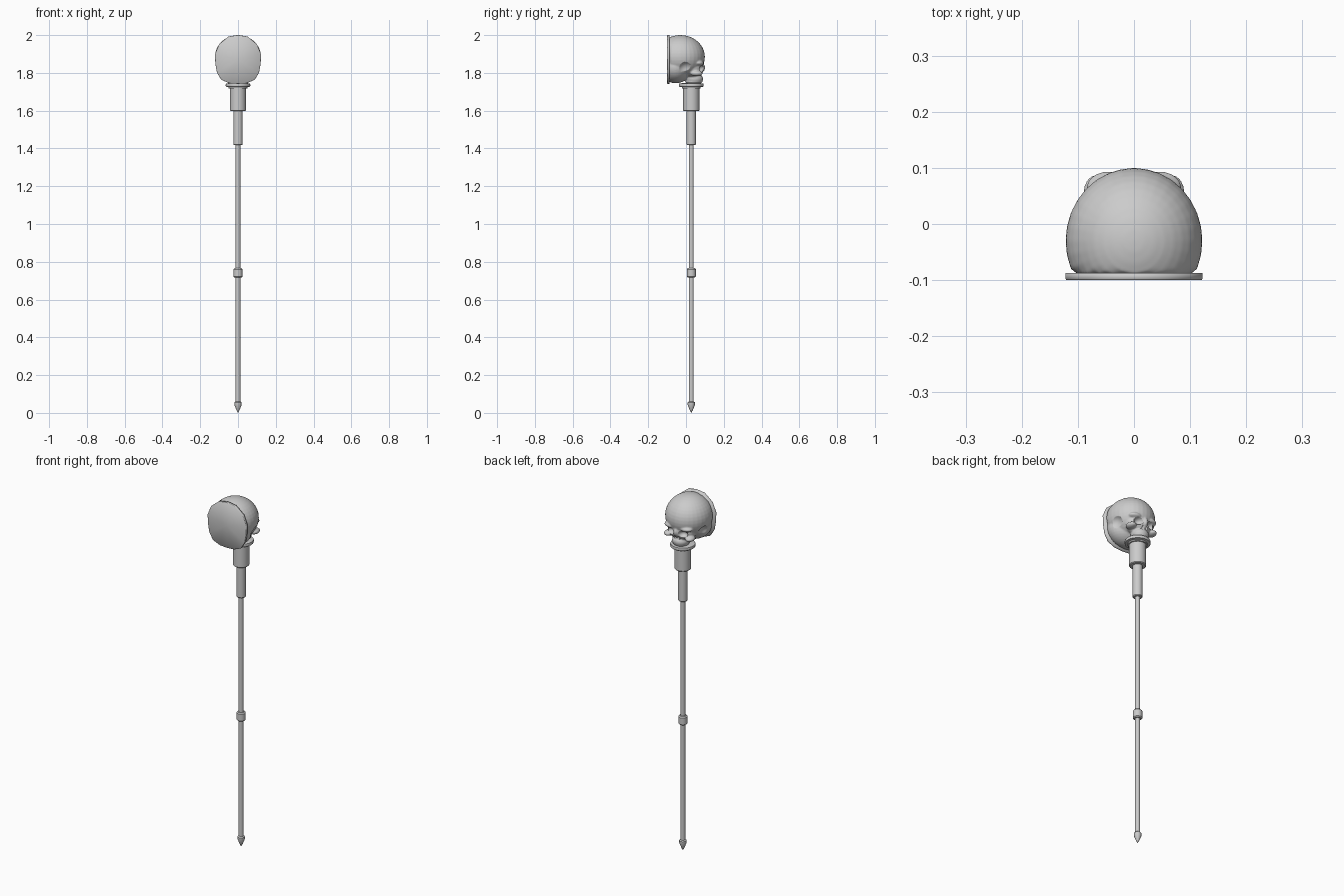
import bpy, bmesh, math
from mathutils import Matrix

if "Cube" in bpy.data.objects:
    bpy.data.objects.remove(bpy.data.objects["Cube"])

SHAFT_Y = 0.028


def make_object(name, bm, smooth=True):
    mesh = bpy.data.meshes.new(name)
    bmesh.ops.recalc_face_normals(bm, faces=bm.faces)
    bm.to_mesh(mesh)
    bm.free()
    for p in mesh.polygons:
        p.use_smooth = smooth
    ob = bpy.data.objects.new(name, mesh)
    bpy.context.collection.objects.link(ob)
    return ob


def lathe(name, profile, sides=20):
    """Revolve (radius, z) points around the shaft axis, capping open ends."""
    bm = bmesh.new()
    rings = []
    for r, z in profile:
        if r == 0:
            rings.append([bm.verts.new((0, SHAFT_Y, z))])
        else:
            rings.append([bm.verts.new((r * math.cos(a), SHAFT_Y + r * math.sin(a), z))
                          for a in (2 * math.pi * i / sides for i in range(sides))])
    for a, b in zip(rings, rings[1:]):
        for i in range(sides):
            j = (i + 1) % sides
            if len(a) == 1:
                bm.faces.new((a[0], b[j], b[i]))
            else:
                bm.faces.new((a[i], a[j], b[j], b[i]))
    for ring in (rings[0], rings[-1]):
        if len(ring) > 1:
            bm.faces.new(ring)
    ob = make_object(name, bm)
    bpy.ops.object.select_all(action='DESELECT')
    ob.select_set(True)
    bpy.context.view_layer.objects.active = ob
    bpy.ops.object.shade_smooth_by_angle(angle=math.radians(35))
    return ob


def blobs(name, parts, back=None):
    """Ellipsoids given as (centre, radii); those off centre are mirrored in x."""
    bm = bmesh.new()
    for (x, y, z), radii in parts:
        for sx in ((x, -x) if x else (0,)):
            m = Matrix.Translation((sx, y, z)) @ Matrix.Diagonal((*radii, 1))
            bmesh.ops.create_uvsphere(bm, u_segments=32, v_segments=20, radius=1, matrix=m)
    if back is not None:
        for v in bm.verts:
            v.co.y = max(v.co.y, back)
    return make_object(name, bm)


# Staff pieces, bottom to top
lathe("ferrule_tip", [(0, 0), (0.008, 0.014), (0.019, 0.042), (0.019, 0.056), (0.012, 0.062)], 12)
lathe("shaft", [(0.013, 0.05), (0.013, 1.45)], 12)
lathe("middle_ring", [(0.019, 0.717), (0.024, 0.722), (0.024, 0.76), (0.019, 0.766)], 16)
lathe("lower_sleeve", [(0.022, 1.418), (0.025, 1.422), (0.025, 1.61)])
lathe("upper_sleeve", [(0.039, 1.598), (0.043, 1.602), (0.043, 1.728)])
lathe("flange", [(0.05, 1.718), (0.05, 1.725), (0.064, 1.727), (0.066, 1.735),
                 (0.064, 1.743), (0.048, 1.746)], 24)

# Skull, facing +y, blended from overlapping masses
skull = blobs("skull", [
    ((0, -0.03, 1.885), (0.122, 0.130, 0.115)),       # cranium
    ((0, -0.055, 1.83), (0.110, 0.085, 0.085)),       # lower back
    ((0, 0.035, 1.825), (0.080, 0.058, 0.055)),       # mid face
    ((0.045, 0.064, 1.852), (0.040, 0.030, 0.016)),   # brow
    ((0.066, 0.056, 1.797), (0.024, 0.032, 0.015)),   # cheekbone
    ((0, 0.082, 1.828), (0.014, 0.019, 0.026)),       # nose bridge
    ((0, 0.045, 1.768), (0.046, 0.046, 0.032)),       # upper jaw
    ((0, 0.042, 1.752), (0.043, 0.045, 0.012)),       # tooth row
], back=-0.089)
cutter = blobs("socket_cutter", [
    ((0.041, 0.094, 1.822), (0.027, 0.034, 0.021)),   # eye sockets
    ((0.011, 0.097, 1.792), (0.009, 0.022, 0.014)),   # nose opening
    ((0.128, 0.002, 1.818), (0.040, 0.046, 0.042)),   # temple hollows
])
cutter.hide_render = True
cutter.hide_viewport = True

remesh = skull.modifiers.new("blend", 'REMESH')
remesh.mode = 'VOXEL'
remesh.voxel_size = 0.004
remesh.use_smooth_shade = True
cut = skull.modifiers.new("sockets", 'BOOLEAN')
cut.operation = 'DIFFERENCE'
cut.object = cutter
cut.solver = 'EXACT'
cut.use_self = True
soften = skull.modifiers.new("soften", 'SMOOTH')
soften.factor = 0.5
soften.iterations = 4

# Plate closing the flat side of the skull
half = [(0, 2.0), (0.05, 1.993), (0.10, 1.953), (0.122, 1.90), (0.120, 1.85),
        (0.111, 1.80), (0.088, 1.763), (0.045, 1.745), (0, 1.742)]
outline = half + [(-x, z) for x, z in half[-2:0:-1]]
bm = bmesh.new()
rings = [[bm.verts.new((x * s, y, 1.87 + (z - 1.87) * s)) for x, z in outline]
         for y, s in ((-0.1, 0.985), (-0.098, 1.0), (-0.087, 1.0))]
for a, b in zip(rings, rings[1:]):
    for i in range(len(a)):
        j = (i + 1) % len(a)
        bm.faces.new((a[i], a[j], b[j], b[i]))
for ring in (rings[0], rings[-1]):
    centre = bm.verts.new((0, ring[0].co.y, 1.87))
    for i in range(len(ring)):
        bm.faces.new((centre, ring[i], ring[(i + 1) % len(ring)]))
make_object("back_plate", bm)
